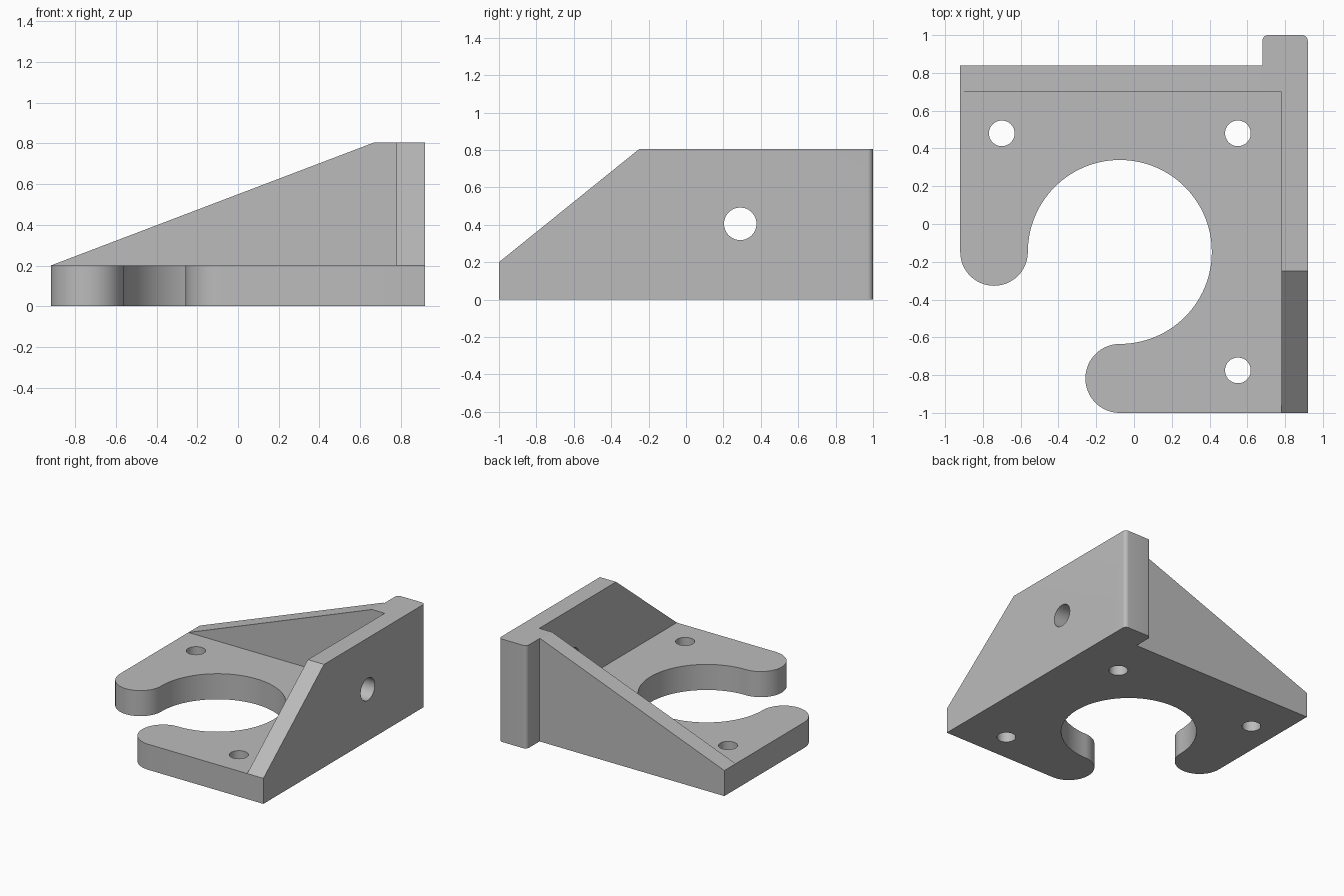
import bpy, bmesh
from math import radians, cos, sin, pi
from mathutils import Vector

if "Cube" in bpy.data.objects:
    bpy.data.objects.remove(bpy.data.objects["Cube"])

# Main dimensions
SIDE, FRONT, BACK = 0.92, -1.0, 0.84
INNER_X, INNER_Y = 0.78, 0.70
TAB_X, TAB_Y, TAB_R = 0.68, 1.0, 0.03
THICK, HEIGHT = 0.2, 0.805
BORE_X, BORE_Y, BORE_R = -0.075, -0.148, 0.487
TIP_R = (BORE_Y - BORE_R - FRONT) / 2

grey = bpy.data.materials.new("plain grey")
grey.use_nodes = True
grey.diffuse_color = (0.5, 0.5, 0.5, 1)
grey.node_tree.nodes["Principled BSDF"].inputs["Base Color"].default_value = grey.diffuse_color


def arc(cx, cy, r, start, end, steps):
    """Points along an arc, angles in degrees."""
    angles = [radians(start + (end - start) * i / steps) for i in range(steps + 1)]
    return [(cx + r * cos(a), cy + r * sin(a)) for a in angles]


def prism(name, outline, axis, low, high):
    """Extrude a flat outline along the x, y or z axis."""
    place = {
        "x": lambda u, v: (low, u, v),
        "y": lambda u, v: (u, low, v),
        "z": lambda u, v: (u, v, low),
    }[axis]
    bm = bmesh.new()
    face = bm.faces.new([bm.verts.new(place(u, v)) for u, v in outline])
    sweep = bmesh.ops.extrude_face_region(bm, geom=[face])
    shift = Vector([(high - low) * (axis == a) for a in "xyz"])
    moved = [g for g in sweep["geom"] if isinstance(g, bmesh.types.BMVert)]
    bmesh.ops.translate(bm, verts=moved, vec=shift)
    bmesh.ops.recalc_face_normals(bm, faces=bm.faces)
    mesh = bpy.data.meshes.new(name)
    bm.to_mesh(mesh)
    bm.free()
    mesh.materials.append(grey)
    obj = bpy.data.objects.new(name, mesh)
    bpy.context.collection.objects.link(obj)
    return obj


def combine(target, other, operation):
    """Apply a boolean and discard the second solid."""
    mod = target.modifiers.new(operation, "BOOLEAN")
    mod.operation, mod.object, mod.solver = operation, other, "EXACT"
    bpy.context.view_layer.objects.active = target
    bpy.ops.object.modifier_apply(modifier=mod.name)
    bpy.data.objects.remove(other)


# Base plate with a round opening and two rounded arms
outline = [(SIDE, FRONT), (SIDE, BACK), (-SIDE, BACK)]
left_tip = (-SIDE + BORE_X - BORE_R) / 2
outline += arc(left_tip, BORE_Y, left_tip + SIDE, 180, 360, 32)
outline += arc(BORE_X, BORE_Y, BORE_R, 180, -90, 84)[1:]
outline += arc(BORE_X, FRONT + TIP_R, TIP_R, 90, 270, 32)[1:]
bracket = prism("mounting_bracket", outline, "z", 0, THICK)

# Side wall, back wall and rounded end tab as one upright
outline = [(INNER_X, FRONT), (SIDE, FRONT)]
outline += arc(SIDE - TAB_R, TAB_Y - TAB_R, TAB_R, 0, 90, 8)
outline += arc(TAB_X + TAB_R, TAB_Y - TAB_R, TAB_R, 90, 180, 8)
outline += [(TAB_X, BACK), (-SIDE, BACK), (-SIDE, INNER_Y), (INNER_X, INNER_Y)]
walls = prism("walls", outline, "z", 0, HEIGHT)

# Sloping tops of the two walls
def slope(start, end):
    grade = (HEIGHT - THICK) / (end - start)
    return [(start - 0.1, THICK - 0.1 * grade), (end + 0.05, HEIGHT + 0.05 * grade),
            (start - 0.1, HEIGHT + 0.05 * grade)]

combine(walls, prism("back_slope", slope(-SIDE, 0.67), "y", 0.5, 0.9), "DIFFERENCE")
combine(walls, prism("side_slope", slope(FRONT, -0.25), "x", 0.6, 1.0), "DIFFERENCE")
combine(bracket, walls, "UNION")

# Three base holes and one hole through the side wall
for x, y in ((-0.70, 0.48), (0.55, 0.48), (0.55, -0.775)):
    drill = prism("drill", arc(x, y, 0.068, 0, 352.5, 47), "z", -0.1, THICK + 0.1)
    combine(bracket, drill, "DIFFERENCE")
drill = prism("drill", arc(0.29, 0.405, 0.087, 0, 352.5, 47), "x", 0.7, 1.0)
combine(bracket, drill, "DIFFERENCE")

# Smooth curved sides, crisp edges
bpy.ops.object.select_all(action="DESELECT")
bracket.select_set(True)
bpy.context.view_layer.objects.active = bracket
bpy.ops.object.shade_smooth_by_angle(angle=radians(20))
